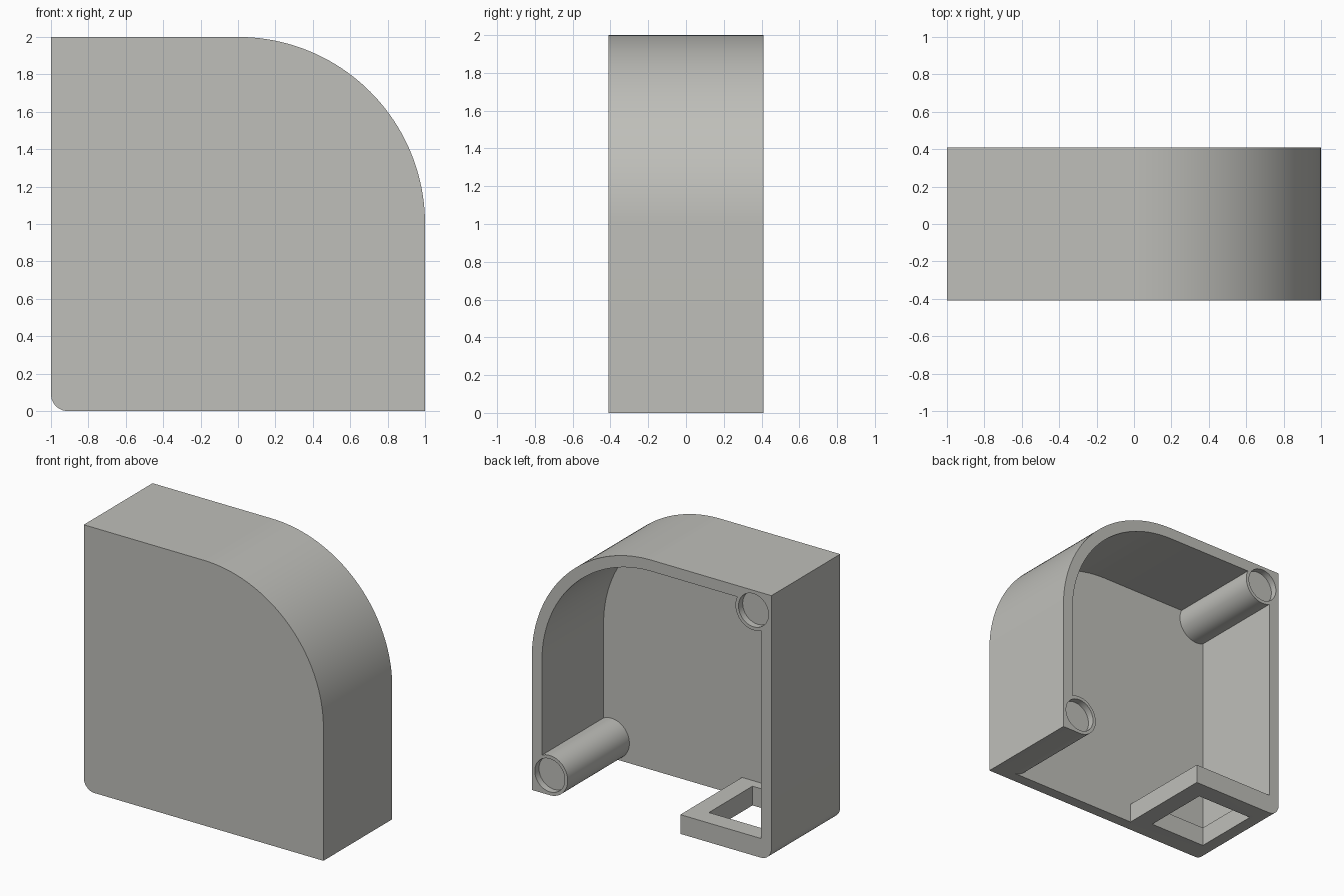
import bpy, bmesh, math

if "Cube" in bpy.data.objects:
    bpy.data.objects.remove(bpy.data.objects["Cube"])

W = 0.085                      # wall thickness
DEPTH = 0.41                   # half depth in y
INNER = 1 - W
BOSS_R, BOSS_IN = 0.15, 0.15   # boss radius and its inset from the corner


def arc(cx, cz, r, a0, a1, n):
    """Points along an arc in the xz plane, angles in degrees."""
    return [(cx + r * math.cos(math.radians(a0 + (a1 - a0) * i / n)),
             cz + r * math.sin(math.radians(a0 + (a1 - a0) * i / n)))
            for i in range(n + 1)]


def prism(name, pts, y0, y1):
    """Extrude an xz profile from y0 to y1."""
    bm = bmesh.new()
    face = bm.faces.new([bm.verts.new((x, y0, z)) for x, z in pts])
    new = bmesh.ops.extrude_face_region(bm, geom=[face])["geom"]
    bmesh.ops.translate(bm, vec=(0, y1 - y0, 0),
                        verts=[v for v in new if isinstance(v, bmesh.types.BMVert)])
    bmesh.ops.recalc_face_normals(bm, faces=bm.faces)
    mesh = bpy.data.meshes.new(name)
    bm.to_mesh(mesh)
    bm.free()
    ob = bpy.data.objects.new(name, mesh)
    bpy.context.collection.objects.link(ob)
    return ob


def cut(target, cutter):
    """Subtract the cutter from the target and discard it."""
    mod = target.modifiers.new("cut", "BOOLEAN")
    mod.operation, mod.solver, mod.object = "DIFFERENCE", "EXACT", cutter
    bpy.context.view_layer.objects.active = target
    bpy.ops.object.modifier_apply(modifier=mod.name)
    bpy.data.objects.remove(cutter)


# Outer block: large round on one top corner, small round on one bottom corner
outline = ([(1, 0)] + arc(0, 1, 1, 0, 90, 40) + [(-1, 2)]
           + arc(-0.91, 0.09, 0.09, 180, 270, 10))
housing = prism("housing", outline, -DEPTH, DEPTH)

# Cavity open at the back and bottom, leaving walls, two round bosses and a foot plate
t = math.degrees(math.acos((BOSS_IN - W) / BOSS_R))
bx = 1 - BOSS_IN
cavity = ([(bx, -0.2)]
          + arc(bx, BOSS_IN, BOSS_R, 270, t, 32)
          + arc(0, 1, INNER, 0, 90, 40)
          + arc(-bx, 2 - BOSS_IN, BOSS_R, 90 - t, t - 180, 24)
          + [(-INNER, 0.145), (-0.24, 0.145), (-0.24, -0.2)])
cut(housing, prism("cavity_cutter", cavity, -DEPTH + W, DEPTH + 0.2))

# Shallow round recess in the end of each boss
for x, z in ((bx, BOSS_IN), (-bx, 2 - BOSS_IN)):
    cut(housing, prism("recess_cutter", arc(x, z, 0.125, 0, 352.5, 47),
                       DEPTH - 0.05, DEPTH + 0.2))

# Rectangular opening through the foot plate
cut(housing, prism("opening_cutter",
                   [(-0.85, -0.2), (-0.38, -0.2), (-0.38, 0.4), (-0.85, 0.4)],
                   -0.25, 0.27))

# Single grey material
grey = bpy.data.materials.new("warm_grey")
grey.diffuse_color = (0.52, 0.52, 0.49, 1)
grey.use_nodes = True
grey.node_tree.nodes["Principled BSDF"].inputs["Base Color"].default_value = grey.diffuse_color
housing.data.materials.clear()
housing.data.materials.append(grey)

bpy.ops.object.select_all(action="DESELECT")
housing.select_set(True)
bpy.context.view_layer.objects.active = housing
bpy.ops.object.shade_smooth_by_angle(angle=math.radians(30))
